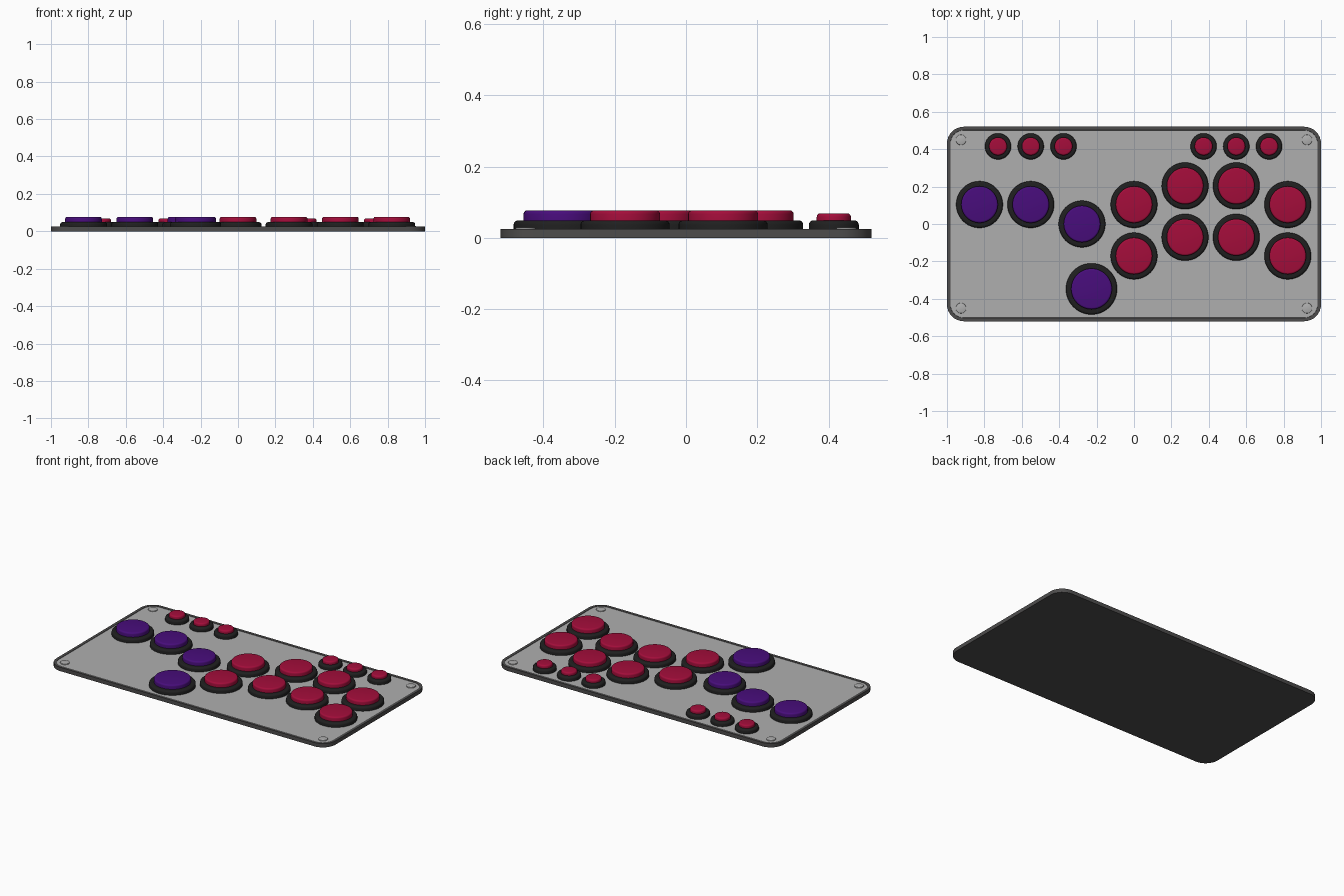
import bpy, bmesh, math
from mathutils import Vector

if "Cube" in bpy.data.objects:
    bpy.data.objects.remove(bpy.data.objects["Cube"])


def material(name, rgb):
    m = bpy.data.materials.new(name)
    m.diffuse_color = (*rgb, 1)
    m.use_nodes = True
    m.node_tree.nodes["Principled BSDF"].inputs["Base Color"].default_value = m.diffuse_color
    return m


PANEL = material("panel grey", (0.43, 0.43, 0.43))
CASE = material("case dark grey", (0.075, 0.073, 0.073))
BLACK = material("ring black", (0.014, 0.014, 0.014))
RED = material("cap red", (0.37, 0.004, 0.043))
PURPLE = material("cap purple", (0.065, 0.004, 0.20))


def finish(name, bm, mats):
    bmesh.ops.recalc_face_normals(bm, faces=bm.faces[:])
    me = bpy.data.meshes.new(name)
    bm.to_mesh(me)
    bm.free()
    ob = bpy.data.objects.new(name, me)
    bpy.context.collection.objects.link(ob)
    for m in mats:
        me.materials.append(m)
    bpy.ops.object.select_all(action='DESELECT')
    ob.select_set(True)
    bpy.context.view_layer.objects.active = ob
    bpy.ops.object.shade_smooth_by_angle(angle=math.radians(35))
    return ob


def turned(name, x, y, profile, mat, seg=48):
    """Solid of revolution from (radius, height) points, closed with flat discs."""
    bm = bmesh.new()
    loops = []
    for r, z in profile:
        loops.append([bm.verts.new((x + r * math.cos(math.tau * i / seg),
                                    y + r * math.sin(math.tau * i / seg), z))
                      for i in range(seg)])
    for a, b in zip(loops, loops[1:]):
        for i in range(seg):
            j = (i + 1) % seg
            bm.faces.new((a[i], a[j], b[j], b[i]))
    bm.faces.new(loops[0])
    bm.faces.new(loops[-1])
    return finish(name, bm, [mat])


def rounded(r, z0, z1, fillet, steps=4):
    """Cylinder profile with a rounded top edge."""
    pts = [(r, z0)]
    for i in range(steps + 1):
        a = math.pi / 2 * i / steps
        pts.append((r - fillet + fillet * math.cos(a), z1 - fillet + fillet * math.sin(a)))
    return pts


# Case: rounded slab with a thin raised rim around a grey panel
HX, HY, TOP, CORNER = 1.0, 0.52, 0.025, 0.09
bm = bmesh.new()
outline = []
for k, (sx, sy) in enumerate([(1, 1), (-1, 1), (-1, -1), (1, -1)]):
    for i in range(9):
        a = math.pi / 2 * (k + i / 8)
        outline.append(bm.verts.new((sx * (HX - CORNER) + CORNER * math.cos(a),
                                     sy * (HY - CORNER) + CORNER * math.sin(a), 0)))
base = bm.faces.new(outline)
ext = bmesh.ops.extrude_face_region(bm, geom=[base], use_keep_orig=True)
verts = [g for g in ext['geom'] if isinstance(g, bmesh.types.BMVert)]
bmesh.ops.translate(bm, vec=Vector((0, 0, TOP)), verts=verts)
bmesh.ops.recalc_face_normals(bm, faces=bm.faces[:])
top = max(bm.faces, key=lambda f: f.calc_center_median().z)
bmesh.ops.inset_region(bm, faces=[top], thickness=0.018)
bmesh.ops.inset_region(bm, faces=[top], thickness=0.001)
for v in top.verts:
    v.co.z -= 0.002
top.material_index = 1
finish("case", bm, [CASE, PANEL])

# Corner screws
for sx in (-1, 1):
    for sy in (-1, 1):
        turned("corner_screw", sx * 0.925, sy * 0.45,
               rounded(0.028, 0.02, 0.029, 0.003, 2), PANEL, 32)


# Buttons: a black ring with a coloured cap
def button(name, x, y, ring_r, cap_r, cap_top, mat):
    turned(name + "_ring", x, y, rounded(ring_r, 0.02, 0.049, 0.012), BLACK)
    turned(name + "_cap", x, y, rounded(cap_r, 0.045, cap_top, 0.010), mat)


for x, y in [(-0.826, 0.104), (-0.552, 0.104), (-0.278, 0.0)]:
    button("direction_button", x, y, 0.125, 0.098, 0.077, PURPLE)
button("thumb_button", -0.227, -0.347, 0.137, 0.109, 0.077, PURPLE)

for x, y in [(0.0, 0.104), (0.273, 0.204), (0.547, 0.204), (0.822, 0.104)]:
    for row in (0, 1):
        button("action_button", x, y - 0.275 * row, 0.125, 0.098, 0.077, RED)

for cx in (-0.552, 0.547):
    for i in (-1, 0, 1):
        button("small_button", cx + i * 0.175, 0.415, 0.07, 0.048, 0.069, RED)
